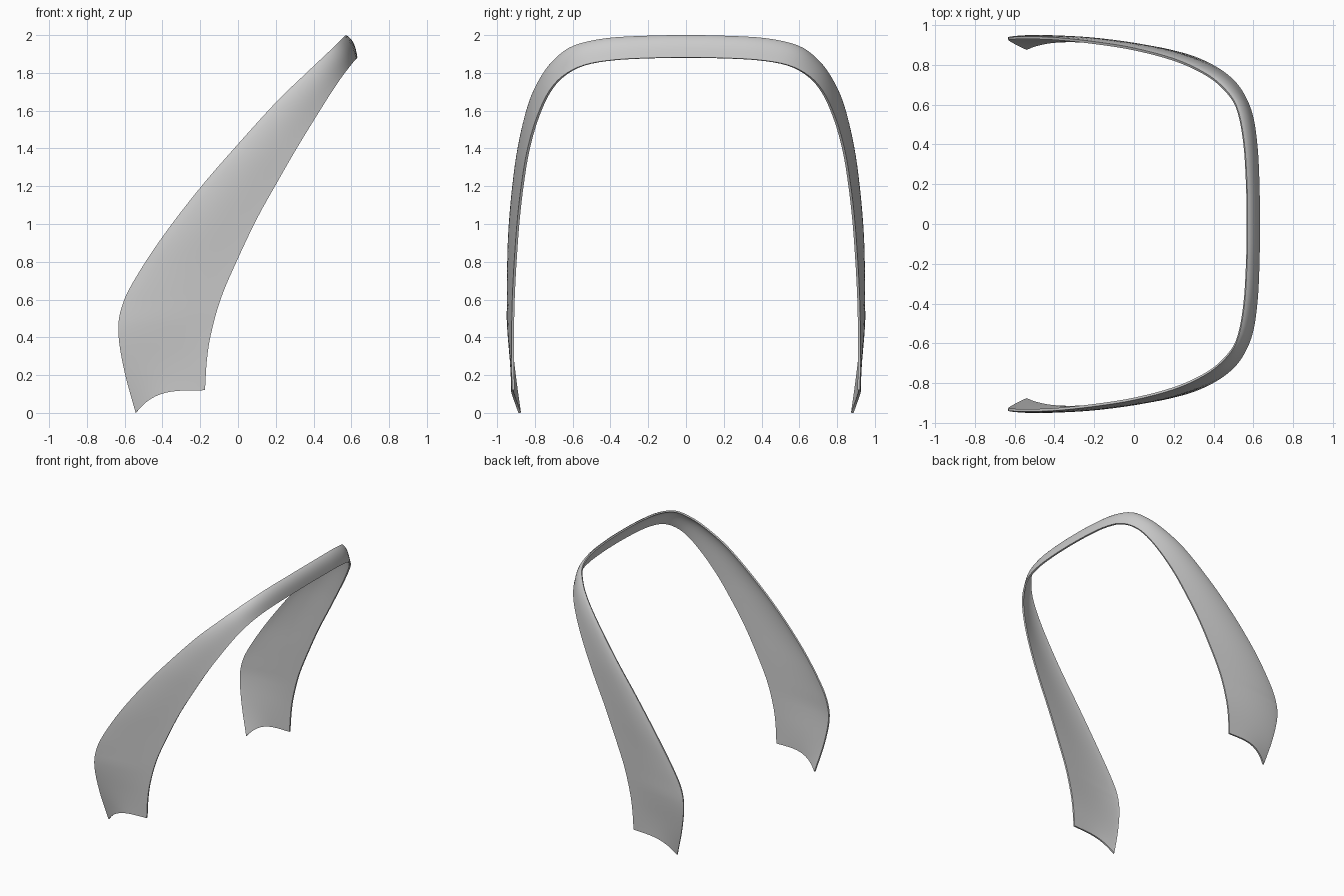
import bpy, bmesh, math
from mathutils import Vector

if "Cube" in bpy.data.objects:
    bpy.data.objects.remove(bpy.data.objects["Cube"])

# Stations along half of the band: rear/upper edge, front/lower edge
UPPER = [(-.54, .88, 0), (-.60, .91, .22), (-.632, .93, .42), (-.615, .933, .56),
         (-.55, .935, .70), (-.4, .931, .93), (-.2, .91, 1.19), (0, .878, 1.42),
         (.2, .825, 1.64), (.345, .76, 1.78), (.44, .69, 1.87), (.513, .59, 1.94),
         (.55, .42, 1.978), (.565, .2, 1.991), (.568, 0, 1.994)]
LOWER = [(-.175, .915, .12), (-.165, .917, .28), (-.143, .917, .42), (-.09, .913, .61),
         (0, .902, .82), (.1, .886, 1.03), (.2, .865, 1.21), (.3, .836, 1.385),
         (.40, .79, 1.55), (.487, .728, 1.69), (.547, .652, 1.78), (.592, .54, 1.84),
         (.615, .38, 1.868), (.624, .19, 1.878), (.626, 0, 1.881)]
STEPS, ACROSS = 4, 14
BULGE = .016


def smooth_path(pts):
    """Catmull-Rom path, mirrored past the centre plane."""
    p = [Vector(q) for q in pts]
    end = p[-2].copy()
    end.y *= -1
    p = [2 * p[0] - p[1]] + p + [end]
    out = []
    for i in range(1, len(p) - 2):
        a, b, c, d = p[i - 1:i + 3]
        for k in range(STEPS):
            t = k / STEPS
            out.append(.5 * (2 * b + (c - a) * t + (2 * a - 5 * b + 4 * c - d) * t * t
                             + (3 * b - a - 3 * c + d) * t ** 3))
    out.append(p[-2])
    return out


up, low = smooth_path(UPPER), smooth_path(LOWER)
n = len(up)
bm = bmesh.new()
rows = []
for i in range(n):
    u, l = up[i], low[i]
    j0, j1 = max(i - 1, 0), min(i + 1, n - 1)
    tangent = (up[j1] + low[j1]) - (up[j0] + low[j0])
    if i == n - 1:
        tangent = Vector((0, -1, 0))
    normal = (u - l).cross(tangent).normalized()
    foot = max(0, 1 - i / (2.5 * STEPS))
    row = []
    for k in range(ACROSS + 1):
        t = k / ACROSS
        s = t ** 1.5 if i < 3 * STEPS else t
        w = s + foot * (1 - (1 - s) ** 4 - s)      # curved foot cut
        co = Vector((u.x + (l.x - u.x) * s, u.y + (l.y - u.y) * w, u.z + (l.z - u.z) * w))
        co += normal * BULGE * (1 - .6 * foot) * math.sin(math.pi * s ** .75)
        if i == n - 1:
            co.y = 0
        row.append(bm.verts.new(co))
    rows.append(row)
for a, b in zip(rows, rows[1:]):
    for k in range(ACROSS):
        bm.faces.new((a[k], a[k + 1], b[k + 1], b[k]))
bmesh.ops.recalc_face_normals(bm, faces=bm.faces)

# Curved arch band
mesh = bpy.data.meshes.new("arch_band")
bm.to_mesh(mesh)
bm.free()
band = bpy.data.objects.new("arch_band", mesh)
bpy.context.collection.objects.link(band)

mirror = band.modifiers.new("mirror", 'MIRROR')
mirror.use_axis = (False, True, False)
mirror.use_clip = True
solid = band.modifiers.new("thickness", 'SOLIDIFY')
solid.thickness = .013
solid.offset = 0

bpy.context.view_layer.objects.active = band
band.select_set(True)
for name in ("mirror", "thickness"):
    bpy.ops.object.modifier_apply(modifier=name)
bpy.ops.object.shade_smooth_by_angle(angle=math.radians(40))
